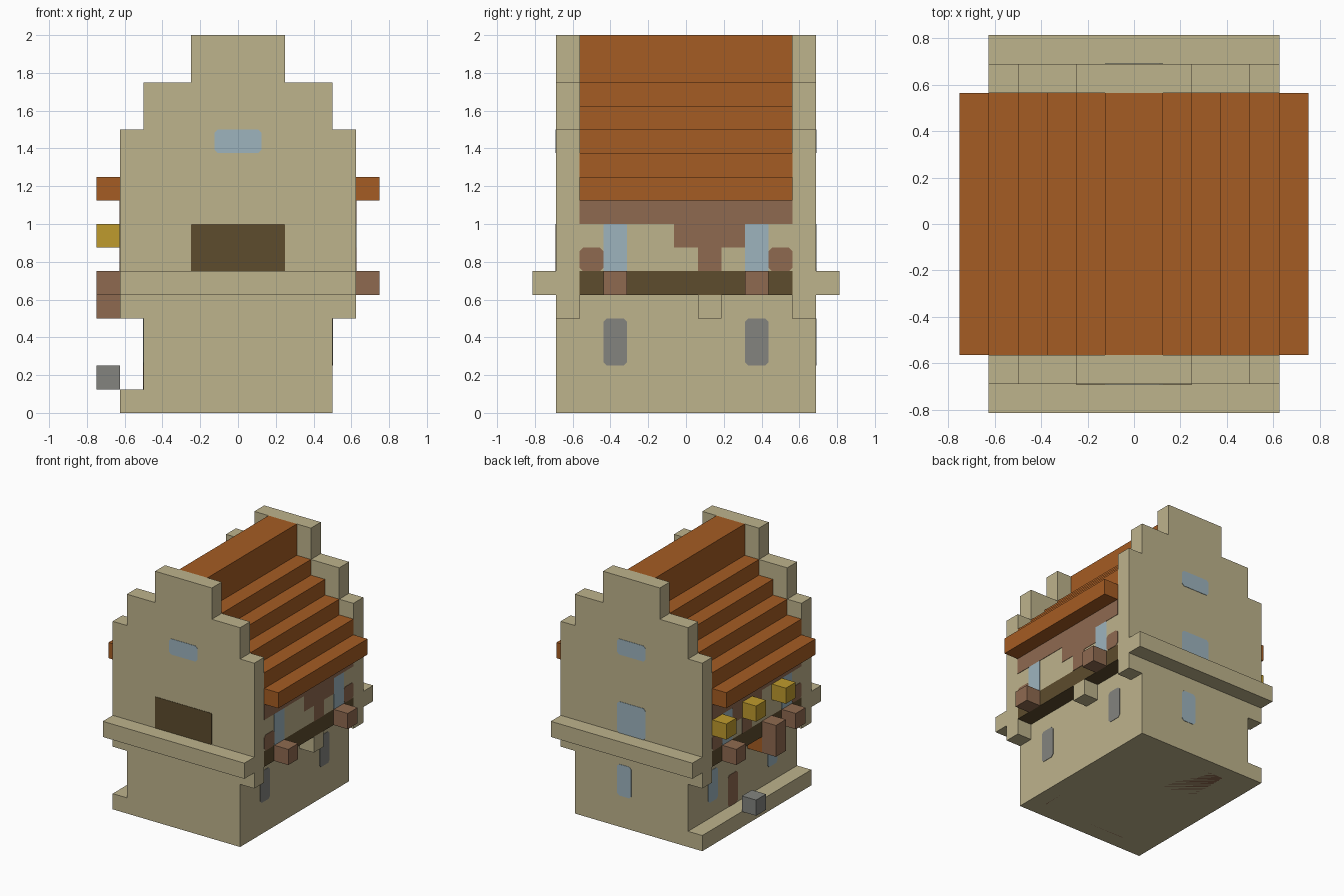
import bpy
import bmesh

if "Cube" in bpy.data.objects:
    bpy.data.objects.remove(bpy.data.objects["Cube"], do_unlink=True)

U = 0.125   # one block
H = U / 2


def material(name, rgb):
    def lin(c):
        c /= 255
        return c / 12.92 if c < 0.04 else ((c + 0.055) / 1.055) ** 2.4
    color = [lin(c) for c in rgb] + [1]
    m = bpy.data.materials.new(name)
    m.use_nodes = True
    m.diffuse_color = color
    m.node_tree.nodes["Principled BSDF"].inputs["Base Color"].default_value = color
    return m


PLASTER = material("sand plaster", (190, 179, 140))
ROOF = material("orange tile", (165, 92, 35))
BROWN = material("clay brown", (143, 106, 80))
DARK = material("dark timber", (93, 76, 45))
GLASS = material("pale blue glass", (157, 180, 190))
GREY = material("stone grey", (131, 132, 127))
GOLD = material("gold", (191, 155, 45))


def extrude(name, points, axis, lo, hi, mat):
    """Extrude a 2D outline along an axis (outline uses the other two, in order)."""
    bm = bmesh.new()
    verts = []
    for a, b in points:
        co = [a, b]
        co.insert(axis, lo)
        verts.append(bm.verts.new(co))
    face = bm.faces.new(verts)
    out = bmesh.ops.extrude_face_region(bm, geom=[face])
    for v in out["geom"]:
        if isinstance(v, bmesh.types.BMVert):
            v.co[axis] = hi
    bmesh.ops.recalc_face_normals(bm, faces=bm.faces)
    mesh = bpy.data.meshes.new(name)
    bm.to_mesh(mesh)
    bm.free()
    mesh.materials.append(mat)
    obj = bpy.data.objects.new(name, mesh)
    bpy.context.collection.objects.link(obj)
    return obj


def box(name, x0, x1, y0, y1, z0, z1, mat):
    return extrude(name, [(x0, y0), (x1, y0), (x1, y1), (x0, y1)], 2, z0, z1, mat)


def plate(name, axis, at, side, a0, a1, b0, b1, mat, cut=0.018):
    """Thin painted panel with clipped corners, facing side * axis."""
    pts = [(a0 + cut, b0), (a1 - cut, b0), (a1, b0 + cut), (a1, b1 - cut),
           (a1 - cut, b1), (a0 + cut, b1), (a0, b1 - cut), (a0, b0 + cut)]
    return extrude(name, pts, axis, at - side * 0.002, at + side * 0.003, mat)


def mirrored(half):
    """Close a right-hand outline with its mirror image."""
    return half + [(-a, b) for a, b in reversed(half)]


# Body and ledge
D = 4.5 * U     # half depth between the gables
E = 5.5 * U     # half depth including the gables
box("lower_wall", -4*U, 4*U, -D, D, 0, 5*U, PLASTER)
box("timber_beam", -5*U, 5*U, -D, D, 5*U, 6*U, DARK)
box("upper_wall", -5*U, 5*U, -D, D, 6*U, 9*U, PLASTER)
box("base_ledge", -5*U, -4*U, -E, E, 0, U, PLASTER)
plate("floor_panel", 2, 0.003, -1, -3*U, 3*U, -D, D, BROWN)

# Stepped roof
steps = [(6*U, 9*U)]
for i in range(5):
    steps += [((6 - i)*U, (10 + i)*U), ((5 - i)*U, (10 + i)*U)]
steps += [(U, 16*U)]
extrude("stepped_roof", mirrored(steps), 1, -D, D, ROOF)

# Stepped gable walls with their bands and upper windows
gable = mirrored([(4*U, 0), (4*U, 4*U), (5*U, 4*U), (5*U, 12*U), (4*U, 12*U),
                  (4*U, 14*U), (2*U, 14*U), (2*U, 16*U)])
for side, label in ((-1, "front"), (1, "back")):
    lo, hi = sorted((side * D, side * E))
    extrude(label + "_gable", gable, 1, lo, hi, PLASTER)
    lo, hi = sorted((side * E, side * (E + U)))
    box(label + "_band", -5*U, 5*U, lo, hi, 5*U, 6*U, PLASTER)
    plate(label + "_attic_window", 1, side*E, side, -U, U, 11*U, 12*U, GLASS)
plate("front_timber_panel", 1, -E, -1, -2*U, 2*U, 6*U, 8*U, DARK, 0.005)
plate("back_middle_window", 1, E, 1, -U, U, 6*U, 8*U, GLASS)
plate("back_lower_window", 1, E, 1, 0, U, 2*U, 4*U, GLASS)

# Exposed clay under the eaves
clay = [(-D, 9*U), (-D, 8*U), (-H, 8*U), (-H, 7*U), (H, 7*U), (H, 6*U),
        (3*H, 6*U), (3*H, 7*U), (5*H, 7*U), (5*H, 8*U), (D, 8*U), (D, 9*U)]

# Details of the two long sides
for side, label in ((1, "left"), (-1, "right")):
    wall = side * 5 * U
    x0, x1 = sorted((wall, side * 6 * U))
    extrude(label + "_clay_patch", clay, 0, wall - side*0.002, wall + side*0.003, BROWN)
    for end, tag in ((-1, "front"), (1, "back")):
        y0, y1 = sorted((end * 5 * H, end * 7 * H))
        name = label + "_" + tag
        plate(name + "_upper_window", 0, wall, side, y0, y1, 6*U, 8*U, GLASS, 0.005)
        plate(name + "_lower_window", 0, side*4*U, side, y0, y1, 2*U, 4*U,
              GREY if side > 0 else GLASS)
        box(name + "_planter", x0, x1, y0, y1, 5*U, 6*U, BROWN)
        c0, c1 = sorted((end * 7 * H, end * 9 * H))
        plate(name + "_clay_corner", 0, wall, side, c0, c1, 6*U, 7*U, BROWN)

# Brackets, sign, lanterns, door and step
box("left_bracket", 4*U, 5*U, H, 3*H, 4*U, 5*U, PLASTER)
box("right_bracket", -5*U, -4*U, -3*H, -H, 4*U, 5*U, ROOF)
box("hanging_sign", -6*U, -5*U, -3*H, -H, 4*U, 6*U, BROWN)
for i in range(3):
    y = -4*H + 3*U*i
    box("lantern_%d" % (i + 1), -6*U, -5*U, y - H, y + H, 7*U, 8*U, GOLD)
plate("door", 0, -4*U, -1, H, 3*H, U, 3*U, BROWN)
box("stone_step", -6*U, -5*U, H, 3*H, U, 2*U, GREY)
